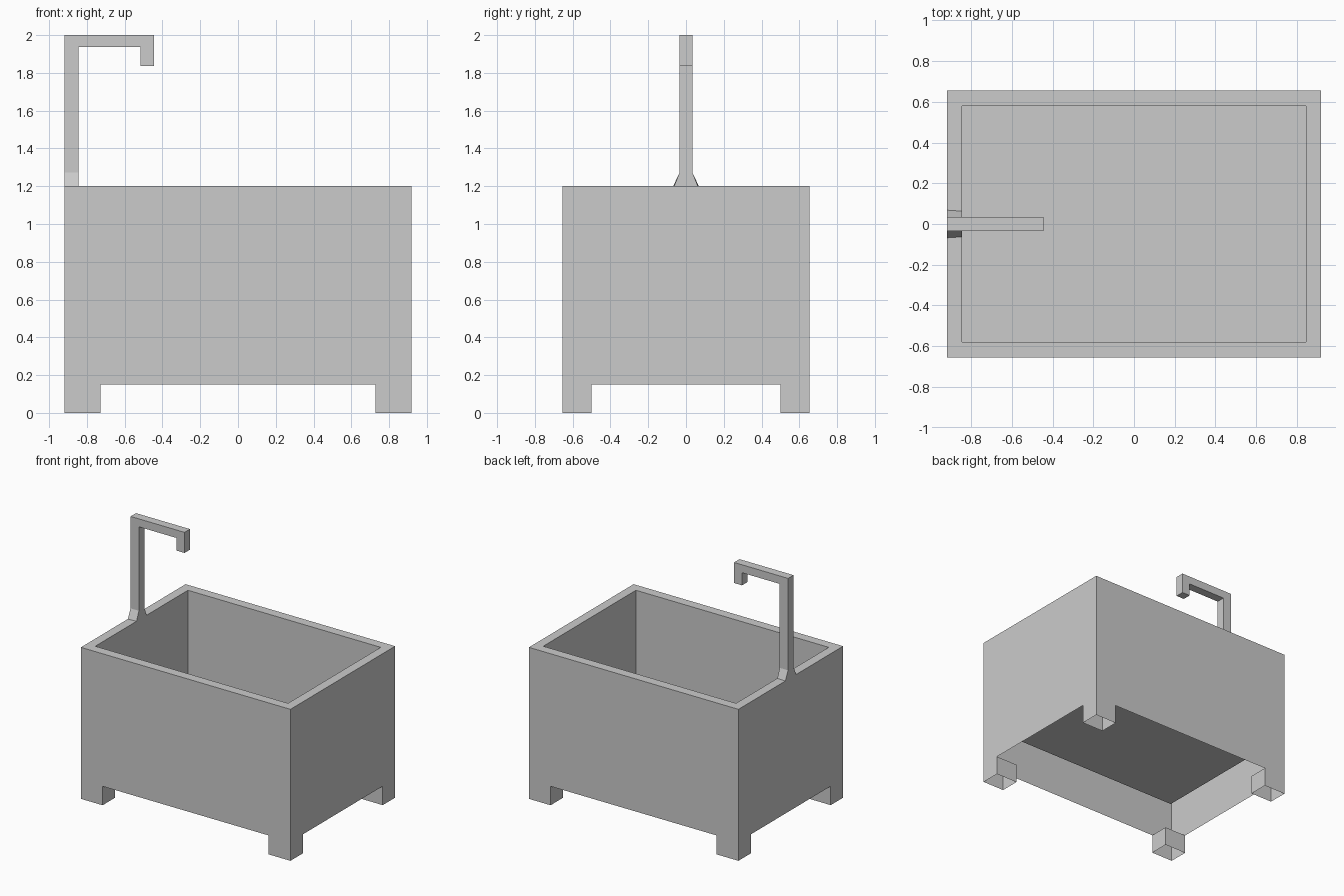
import bpy, bmesh

if "Cube" in bpy.data.objects:
    bpy.data.objects.remove(bpy.data.objects["Cube"])

HX, HY, TOP = 0.918, 0.655, 1.2      # outer half sizes and rim height
IX, IY, FLOOR = 0.845, 0.58, 0.43    # inner basin half sizes and floor height
LX, LY, LEG = 0.728, 0.50, 0.15      # inner leg faces and leg height


def finish(name, bm):
    bmesh.ops.remove_doubles(bm, verts=bm.verts, dist=1e-4)
    bmesh.ops.recalc_face_normals(bm, faces=bm.faces)
    mesh = bpy.data.meshes.new(name)
    bm.to_mesh(mesh)
    bm.free()
    obj = bpy.data.objects.new(name, mesh)
    bpy.context.collection.objects.link(obj)
    return obj


def face(bm, points):
    return bm.faces.new([bm.verts.new(p) for p in points])


def notched_panel(a, leg):
    """Wall outline in (u, z) with a cut-out between the two legs."""
    return [(-a, 0), (-leg, 0), (-leg, LEG), (leg, LEG), (leg, 0), (a, 0), (a, TOP), (-a, TOP)]


def ring(x, y, z):
    return [(-x, -y, z), (x, -y, z), (x, y, z), (-x, y, z)]


# Tub: open-bottomed outer shell, rim, and hanging basin
bm = bmesh.new()
for s in (-1, 1):
    face(bm, [(u, s * HY, z) for u, z in notched_panel(HX, LX)])
    face(bm, [(s * HX, u, z) for u, z in notched_panel(HY, LY)])
rings = [ring(HX, HY, TOP), ring(IX, IY, TOP), ring(IX, IY, FLOOR)]
for a, b in zip(rings, rings[1:]):
    for i in range(4):
        j = (i + 1) % 4
        face(bm, [a[i], a[j], b[j], b[i]])
face(bm, rings[-1])

# Inner sides of the four hollow legs
for sx in (-1, 1):
    for sy in (-1, 1):
        path = [(sx * LX, sy * HY), (sx * LX, sy * LY), (sx * HX, sy * LY)]
        for p, q in zip(path, path[1:]):
            face(bm, [(*p, 0), (*q, 0), (*q, LEG), (*p, LEG)])
finish("tub", bm)

# Tap: hooked profile (x, z, half width) with a flared foot
W = 0.034
profile = [(-HX, TOP, 0.068), (-HX, 1.272, W), (-HX, 2.0, W), (-0.445, 2.0, W),
           (-0.445, 1.837, W), (-0.515, 1.837, W), (-0.515, 1.937, W),
           (-IX, 1.937, W), (-IX, 1.272, W), (-IX, TOP, 0.063)]
bm = bmesh.new()
left, right = ([bm.verts.new((x, s * w, z)) for x, z, w in profile] for s in (-1, 1))
for side in (left, right):
    bm.faces.new(side[1:9])
    bm.faces.new([side[0], side[1], side[8], side[9]])
for i in range(len(profile) - 1):
    bm.faces.new([left[i], left[i + 1], right[i + 1], right[i]])
finish("tap", bm)
